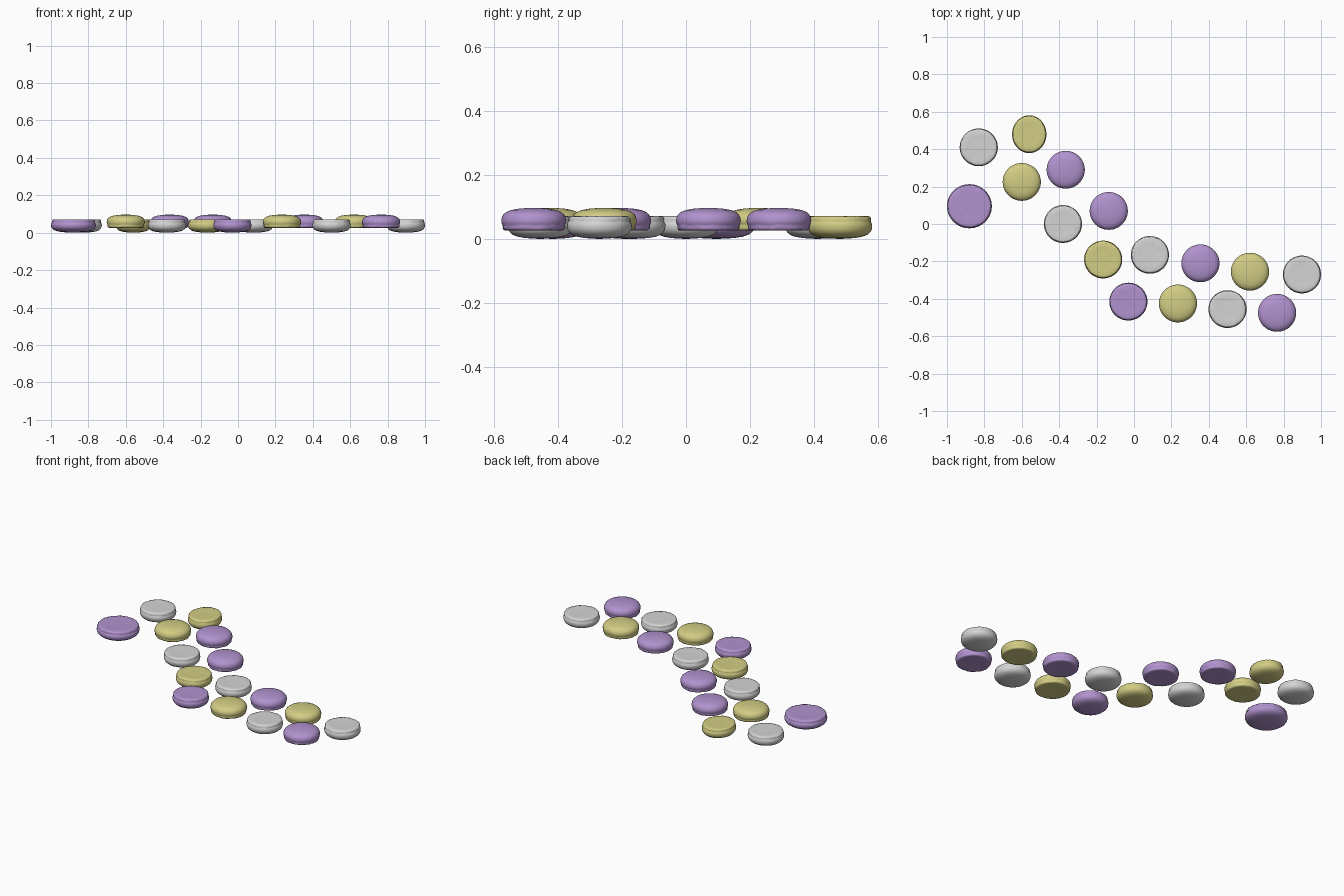
import bpy, bmesh, math, random

cube = bpy.data.objects.get("Cube")
if cube:
    bpy.data.objects.remove(cube)


def make_material(name, rgb):
    mat = bpy.data.materials.new(name)
    mat.use_nodes = True
    mat.diffuse_color = (*rgb, 1)
    mat.node_tree.nodes["Principled BSDF"].inputs["Base Color"].default_value = (*rgb, 1)
    return mat


MATERIALS = {
    "lavender": make_material("lavender", (0.44, 0.29, 0.62)),
    "lemon": make_material("lemon", (0.65, 0.61, 0.23)),
    "cream": make_material("cream_white", (0.66, 0.66, 0.66)),
}

# Half section of a biscuit shell: flat face at the bottom, ruffled foot, smooth dome.
# Each row is radius, height and ruffle strength.
PROFILE = [
    (0.30, 0.003, 0.3), (0.60, 0.003, 0.3), (0.86, 0.001, 0.2),
    (0.93, 0.003, 0.6), (0.965, 0.009, 1.0), (0.955, 0.015, 1.0),
    (0.965, 0.019, 0.7), (0.99, 0.024, 0.2), (1.0, 0.032, 0),
    (0.985, 0.042, 0), (0.94, 0.051, 0), (0.85, 0.059, 0),
    (0.70, 0.065, 0), (0.48, 0.069, 0), (0.24, 0.071, 0),
]
SEGMENTS = 56
HEIGHT = 0.072


def make_shell(name, colour, x, y, dome_up, rx, ry):
    bm = bmesh.new()
    rings = []
    for radius, z, ruffle in PROFILE:
        ring = []
        for i in range(SEGMENTS):
            a = math.tau * i / SEGMENTS
            r = radius + ruffle * random.uniform(-0.018, 0.014)
            dz = ruffle * random.uniform(-0.0015, 0.002)
            ring.append(bm.verts.new((rx * r * math.cos(a), ry * r * math.sin(a), max(0, z + dz))))
        rings.append(ring)
    for low, high in zip(rings, rings[1:]):
        for i in range(SEGMENTS):
            j = (i + 1) % SEGMENTS
            bm.faces.new((low[i], low[j], high[j], high[i]))
    # Close the flat face and the dome at the middle
    for ring, z in ((rings[0], 0.003), (rings[-1], HEIGHT)):
        tip = bm.verts.new((0, 0, z))
        for i in range(SEGMENTS):
            bm.faces.new((ring[i], ring[(i + 1) % SEGMENTS], tip))
    if not dome_up:
        for v in bm.verts:
            v.co.z = HEIGHT - v.co.z
    bmesh.ops.recalc_face_normals(bm, faces=bm.faces)
    mesh = bpy.data.meshes.new(name)
    bm.to_mesh(mesh)
    bm.free()
    for p in mesh.polygons:
        p.use_smooth = True
    mesh.materials.append(MATERIALS[colour])
    obj = bpy.data.objects.new(name, mesh)
    obj.location = (x, y, 0.025 if dome_up else 0)
    bpy.context.collection.objects.link(obj)


# Scattered shells: colour, position and whether the dome faces up
SHELLS = [
    ("cream", -0.83, 0.41, False), ("lemon", -0.56, 0.48, False),
    ("lavender", -0.88, 0.095, False), ("lemon", -0.60, 0.225, True),
    ("lavender", -0.365, 0.29, True), ("cream", -0.38, 0.0, False),
    ("lavender", -0.135, 0.07, True), ("lemon", -0.165, -0.19, False),
    ("cream", 0.085, -0.165, False), ("lavender", -0.03, -0.415, False),
    ("lemon", 0.235, -0.425, True), ("lavender", 0.355, -0.21, True),
    ("cream", 0.50, -0.455, False), ("lemon", 0.62, -0.255, True),
    ("lavender", 0.765, -0.475, True), ("cream", 0.898, -0.27, False),
]
SIZES = {1: (0.092, 0.101), 2: (0.12, 0.118)}

random.seed(4)
for n, (colour, x, y, dome_up) in enumerate(SHELLS):
    rx, ry = SIZES.get(n, (0.102, 0.101))
    make_shell(f"{colour}_biscuit_shell_{n + 1}", colour, x, y, dome_up, rx, ry)
